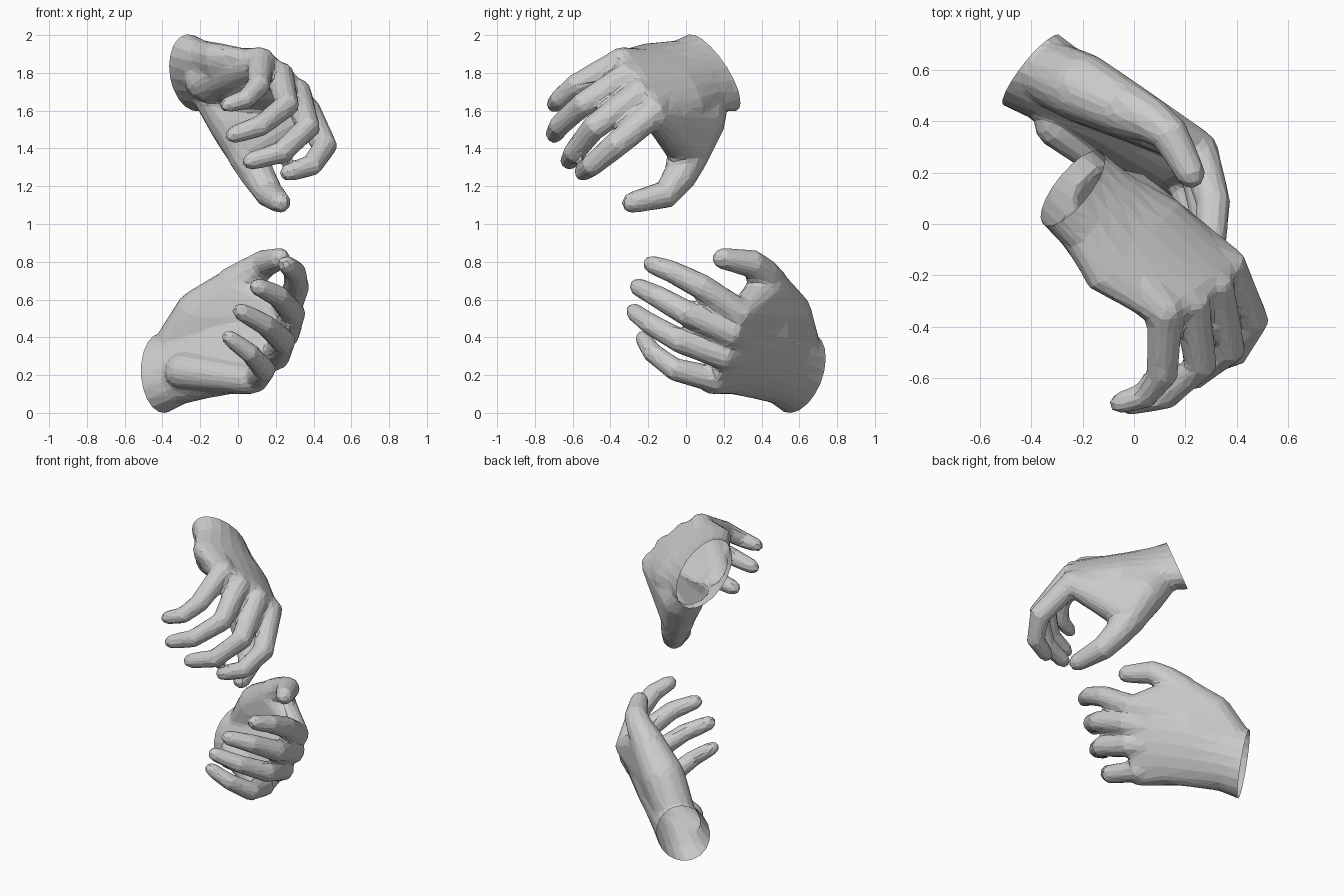
import bpy, bmesh, math
from mathutils import Vector as V

if "Cube" in bpy.data.objects:
    bpy.data.objects.remove(bpy.data.objects["Cube"])


def loft(bm, rings, n=12):
    """Closed tube through rings of (centre, half axis a, half axis b)."""
    loops = []
    for c, a, b in rings:
        loops.append([bm.verts.new(c + a * math.cos(t) + b * math.sin(t))
                      for t in (2 * math.pi * i / n for i in range(n))])
    for p, q in zip(loops, loops[1:]):
        for i in range(n):
            j = (i + 1) % n
            bm.faces.new((p[i], p[j], q[j], q[i]))
    bm.faces.new(loops[0][::-1])
    bm.faces.new(loops[-1])


def digit(bm, pts, radii):
    """Tapered tube along joint points with a rounded tip."""
    pts = [V(p) for p in pts]
    d = (pts[-1] - pts[-2]).normalized()
    r = radii[-1]
    tip = pts[-1]
    pts[-1] = tip - d * 0.015
    pts += [tip + d * 0.015, tip + d * 0.036]
    radii = list(radii) + [r * 0.8, r * 0.4]
    ref = V((0.31, 0.42, 0.85))
    rings = []
    for i, p in enumerate(pts):
        t = (pts[min(i + 1, len(pts) - 1)] - pts[max(i - 1, 0)]).normalized()
        a = (ref - t * ref.dot(t)).normalized()
        ref = a
        rings.append((p, a * radii[i], t.cross(a) * radii[i]))
    loft(bm, rings)


def pad(bm, balls, n=90):
    """Convex muscle pad wrapped around balls of (x, y, z, radius)."""
    verts = []
    for x, y, z, r in balls:
        for i in range(n):
            h = 1 - 2 * (i + 0.5) / n
            s, a = math.sqrt(1 - h * h), i * 2.39996
            verts.append(bm.verts.new(V((x, y, z)) + r * V((s * math.cos(a), s * math.sin(a), h))))
    res = bmesh.ops.convex_hull(bm, input=verts)
    bmesh.ops.delete(bm, geom=[v for v in verts if v.is_valid and not v.link_faces], context='VERTS')


def make_hand(name, wrist, mid, back, fingers, thumb, pads):
    bm = bmesh.new()
    # palm, from beyond the wrist to the knuckles
    wc, ww, wt = map(V, wrist)
    mc, mw, mt = map(V, mid)
    index, pinky = V(fingers[0][0]), V(fingers[3][0])
    kc, half = (index + pinky) / 2, (index - pinky) / 2
    kw = half + half.normalized() * 0.065
    kt = V(back)
    out = ww.cross(wt).normalized()
    if out.dot(wc - kc) < 0:
        out = -out
    fwd = (kc - mc).normalized()
    rings = [(wc + out * 0.08, ww * 1.08, wt * 1.05), (wc, ww * 1.03, wt * 1.03),
             (wc.lerp(mc, 0.4), ww.lerp(mw, 0.4) * 0.93, wt.lerp(mt, 0.4)),
             (mc, mw, mt),
             (mc.lerp(kc, 0.6), mw.lerp(kw, 0.6), mt.lerp(kt, 0.6)),
             (kc, kw, kt), (kc + fwd * 0.06, kw * 0.93, kt * 0.75)]
    loft(bm, rings, 20)
    # four fingers
    for k, f in enumerate(fingers):
        s = (1, 1, 0.97, 0.9)[k]
        root = V(f[0]).lerp(mc, 0.2)
        digit(bm, [root] + f, [r * s for r in (0.075, 0.08, 0.069, 0.06, 0.05)])
    # thumb, then the pads of the palm
    digit(bm, thumb, (0.11, 0.09, 0.076, 0.058))
    for p in pads:
        pad(bm, p)
    bmesh.ops.recalc_face_normals(bm, faces=bm.faces[:])
    me = bpy.data.meshes.new(name)
    bm.to_mesh(me)
    bm.free()
    ob = bpy.data.objects.new(name, me)
    bpy.context.collection.objects.link(ob)

    # fuse into one skin, then reduce to low-poly facets
    m = ob.modifiers.new("fuse", 'REMESH')
    m.mode = 'VOXEL'
    m.voxel_size = 0.013
    m = ob.modifiers.new("relax", 'SMOOTH')
    m.factor, m.iterations = 0.5, 9
    m = ob.modifiers.new("facets", 'DECIMATE')
    m.ratio = 0.05
    dg = bpy.context.evaluated_depsgraph_get()
    skin = bpy.data.meshes.new_from_object(ob.evaluated_get(dg))
    ob.modifiers.clear()
    ob.data = skin

    # cut the wrist open
    bm = bmesh.new()
    bm.from_mesh(skin)
    bmesh.ops.bisect_plane(bm, geom=bm.verts[:] + bm.edges[:] + bm.faces[:],
                           plane_co=wc, plane_no=out, clear_outer=True)
    for f in bm.faces:
        f.smooth = False
    bm.to_mesh(skin)
    bm.free()


make_hand(
    "upper_hand",
    wrist=[(-0.24, 0.14, 1.8), (0.07, 0.14, -0.18), (0.1, 0.035, 0.085)],
    mid=[(0.0, -0.08, 1.755), (0.16, 0.165, -0.18), (0.07, 0.045, 0.095)],
    back=(0.05, 0.03, 0.066),
    fingers=[
        [(0.36, -0.16, 1.6), (0.46, -0.38, 1.41), (0.39, -0.5, 1.31), (0.26, -0.55, 1.27)],
        [(0.31, -0.23, 1.7), (0.37, -0.49, 1.51), (0.23, -0.59, 1.38), (0.06, -0.62, 1.33)],
        [(0.22, -0.3, 1.79), (0.26, -0.55, 1.63), (0.12, -0.67, 1.52), (-0.03, -0.7, 1.47)],
        [(0.12, -0.35, 1.86), (0.11, -0.59, 1.73), (0.04, -0.67, 1.66), (-0.06, -0.7, 1.63)]],
    thumb=[(0.05, 0.015, 1.37), (0.11, -0.035, 1.25), (0.17, -0.11, 1.155), (0.23, -0.3, 1.11)],
    # thumb muscle with web, outer heel of the palm
    pads=[[(-0.14, 0.12, 1.7, 0.11), (-0.02, 0.07, 1.54, 0.138), (0.05, 0.02, 1.38, 0.11),
           (0.36, -0.16, 1.57, 0.075)],
          [(-0.17, -0.03, 1.76, 0.115), (-0.02, -0.2, 1.83, 0.1), (0.12, -0.34, 1.86, 0.078)]])

make_hand(
    "lower_hand",
    wrist=[(-0.4, 0.6, 0.21), (0.02, 0.08, 0.2), (0.11, 0.11, -0.05)],
    mid=[(-0.1, 0.42, 0.31), (0.085, 0.095, 0.225), (0.068, 0.084, -0.063)],
    back=(0.046, 0.058, -0.042),
    fingers=[
        [(0.25, 0.29, 0.52), (0.31, 0.08, 0.67), (0.3, -0.08, 0.75), (0.25, -0.19, 0.79)],
        [(0.25, 0.25, 0.42), (0.29, 0.0, 0.53), (0.21, -0.16, 0.62), (0.1, -0.26, 0.67)],
        [(0.2, 0.21, 0.3), (0.24, -0.03, 0.38), (0.14, -0.19, 0.47), (0.01, -0.28, 0.54)],
        [(0.09, 0.16, 0.175), (0.14, -0.06, 0.23), (0.06, -0.18, 0.32), (-0.05, -0.23, 0.4)]],
    thumb=[(-0.02, 0.44, 0.67), (0.07, 0.4, 0.74), (0.14, 0.35, 0.79), (0.23, 0.18, 0.82)],
    pads=[[(-0.31, 0.58, 0.36, 0.13), (-0.2, 0.53, 0.52, 0.138), (-0.02, 0.44, 0.66, 0.11),
           (0.24, 0.3, 0.53, 0.075)],
          [(-0.29, 0.39, 0.22, 0.1), (-0.1, 0.32, 0.2, 0.1), (0.06, 0.14, 0.175, 0.078)]])
